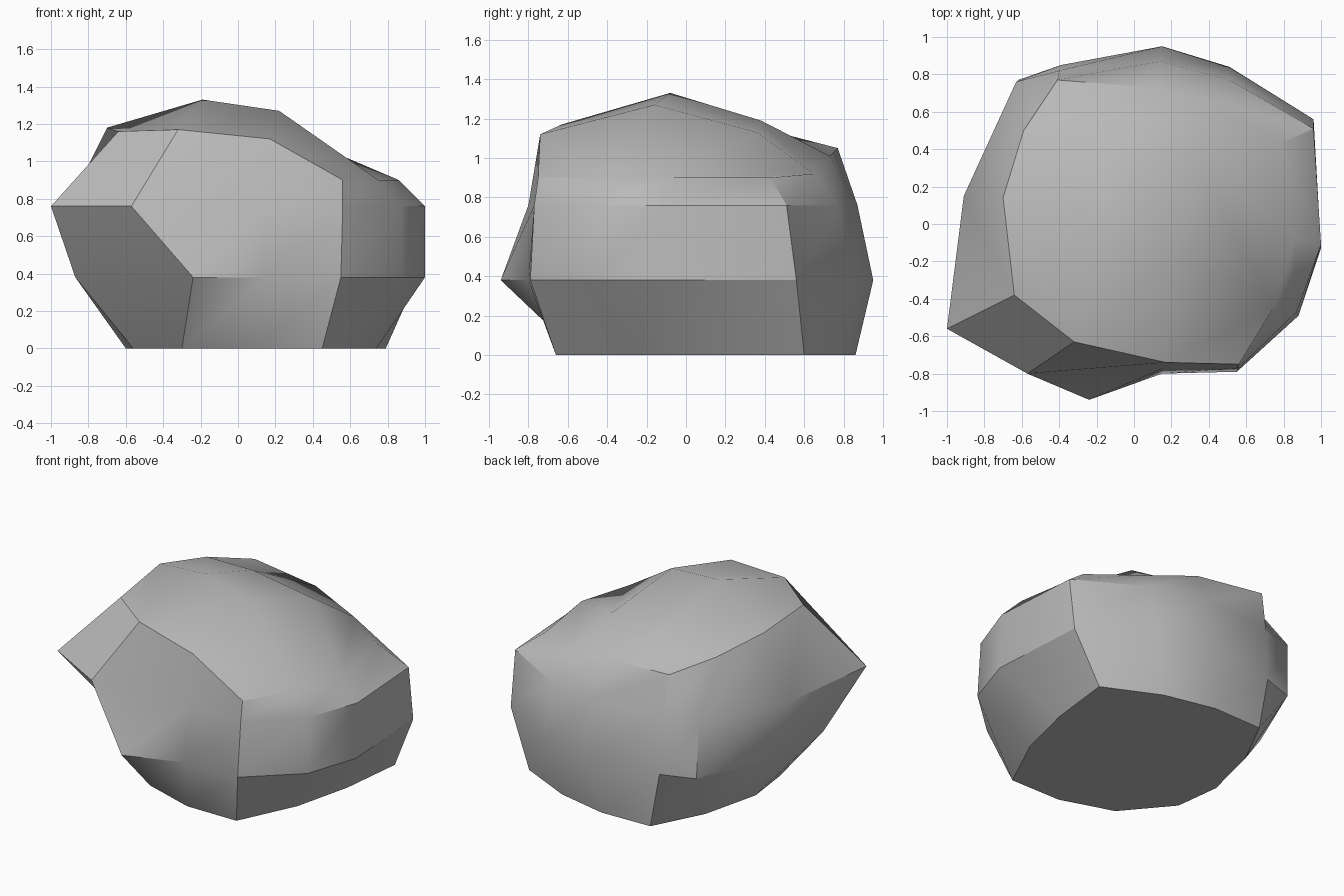
import bpy
import bmesh
import math

# Remove only the default cube
default_cube = bpy.data.objects.get("Cube")
if default_cube:
    bpy.data.objects.remove(default_cube, do_unlink=True)


def make_material(name, colour):
    material = bpy.data.materials.new(name)
    material.use_nodes = True
    material.diffuse_color = colour
    shader = material.node_tree.nodes["Principled BSDF"]
    shader.inputs["Base Color"].default_value = colour
    shader.inputs["Roughness"].default_value = .9
    return material


def level_ring(height, outline):
    return [(x, y, height) for x, y in outline]


# Outlines run counter-clockwise, three steps per side, from the front right corner
base_outline = [(.45, -.66), (.64, -.26), (.74, .15), (.79, .6), (.41, .78), (.05, .86),
                (-.32, .85), (-.5, .5), (-.6, .09), (-.56, -.23), (-.3, -.54), (.07, -.66)]
lower_outline = [(.55, -.79), (.88, -.49), (1, -.13), (.96, .56), (.51, .84), (.15, .95),
                 (-.39, .85), (-.62, .77), (-.85, .23), (-.87, -.27), (-.24, -.94), (.15, -.8)]
upper_outline = [(.56, -.77), (.87, -.47), (1, -.11), (.96, .51), (.51, .77), (.14, .87),
                 (-.4, .82), (-.63, .76), (-.91, .15), (-1, -.56), (-.57, -.8), (.16, -.77)]
shoulder = [(.56, -.75, .9), (.75, -.44, .9), (.86, -.08, .9), (.78, .43, .9),
            (.44, .65, .92), (.09, .73, 1.01), (-.41, .77, 1.05), (-.59, .5, 1.12),
            (-.7, .14, 1.18), (-.64, -.38, 1.16), (-.32, -.63, 1.17), (.17, -.74, 1.12)]
# Crown patch: front right, back right, back left, front left
crown = [(.22, -.16, 1.27), (.32, .36, 1.13), (-.15, .38, 1.19), (-.19, -.08, 1.33)]

mesh = bpy.data.meshes.new("boulder")
boulder = bpy.data.objects.new("boulder", mesh)
bpy.context.collection.objects.link(boulder)
mesh.materials.append(make_material("stone grey", (.5, .5, .5, 1)))

bm = bmesh.new()
rings = [[bm.verts.new(point) for point in ring] for ring in (
    level_ring(0, base_outline), level_ring(.38, lower_outline),
    level_ring(.76, upper_outline), shoulder)]
inner = [bm.verts.new(point) for point in crown]

# Flat underside and side bands
bm.faces.new(list(reversed(rings[0])))
for low, high in zip(rings, rings[1:]):
    count = len(low)
    for i in range(count):
        j = (i + 1) % count
        bm.faces.new((low[i], low[j], high[j], high[i]))

# Top: one corner and one edge patch per side, then the middle
top = rings[-1]
for side in range(4):
    corner = side * 3
    following = inner[(side + 1) % 4]
    bm.faces.new((top[corner - 1], top[corner], top[corner + 1], inner[side]))
    bm.faces.new((top[corner + 1], top[corner + 2], following, inner[side]))
bm.faces.new(inner)

bmesh.ops.recalc_face_normals(bm, faces=bm.faces)
bm.to_mesh(mesh)
bm.free()

# Soft shading with hard creases
bpy.ops.object.select_all(action="DESELECT")
boulder.select_set(True)
bpy.context.view_layer.objects.active = boulder
bpy.ops.object.shade_smooth_by_angle(angle=math.radians(30))
